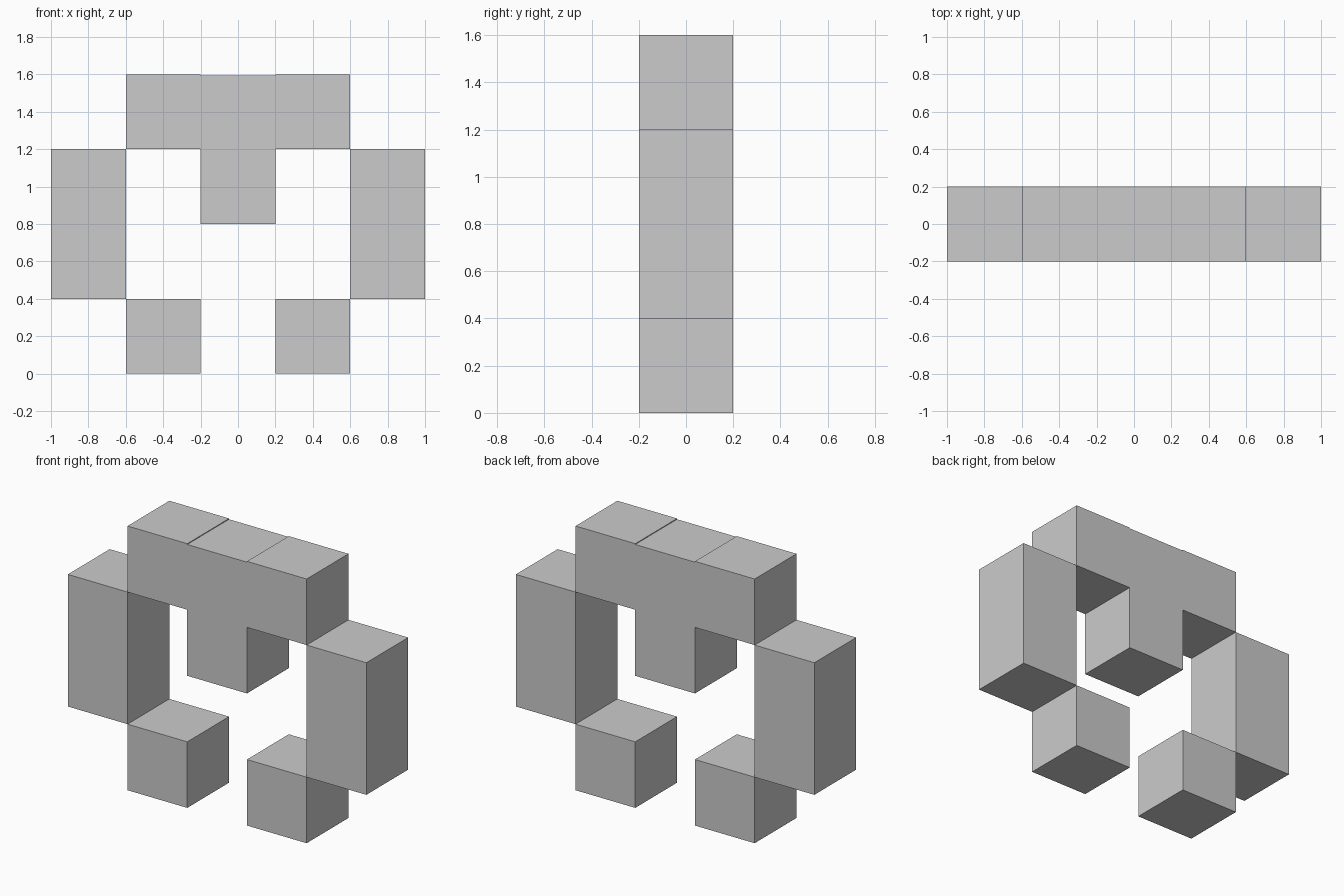
import bpy
import bmesh

if "Cube" in bpy.data.objects:
    bpy.data.objects.remove(bpy.data.objects["Cube"])

DEPTH = 0.4


def slab(name, outline):
    """Extrude an (x, z) outline through the full depth, centred on y = 0."""
    bm = bmesh.new()
    face = bm.faces.new([bm.verts.new((x, -DEPTH / 2, z)) for x, z in outline])
    ext = bmesh.ops.extrude_face_region(bm, geom=[face])
    verts = [v for v in ext["geom"] if isinstance(v, bmesh.types.BMVert)]
    bmesh.ops.translate(bm, verts=verts, vec=(0, DEPTH, 0))
    bmesh.ops.recalc_face_normals(bm, faces=bm.faces)
    mesh = bpy.data.meshes.new(name)
    bm.to_mesh(mesh)
    bm.free()
    obj = bpy.data.objects.new(name, mesh)
    bpy.context.collection.objects.link(obj)
    return obj


def block(name, x0, x1, z0, z1):
    return slab(name, [(x0, z0), (x1, z0), (x1, z1), (x0, z1)])


# T-shaped top piece, with a very shallow dip above the stem
half = [(0.2, 0.8), (0.2, 1.2), (0.6, 1.2), (0.6, 1.6), (0.2, 1.6), (0.2, 1.595)]
slab("top_bar_with_stem", half + [(-x, z) for x, z in reversed(half)])

# Mirrored side blocks and feet
for side, s in (("left", -1), ("right", 1)):
    block(f"{side}_side_block", s * 0.6, s * 1.0, 0.4, 1.2)
    block(f"{side}_foot", s * 0.2, s * 0.6, 0.0, 0.4)
